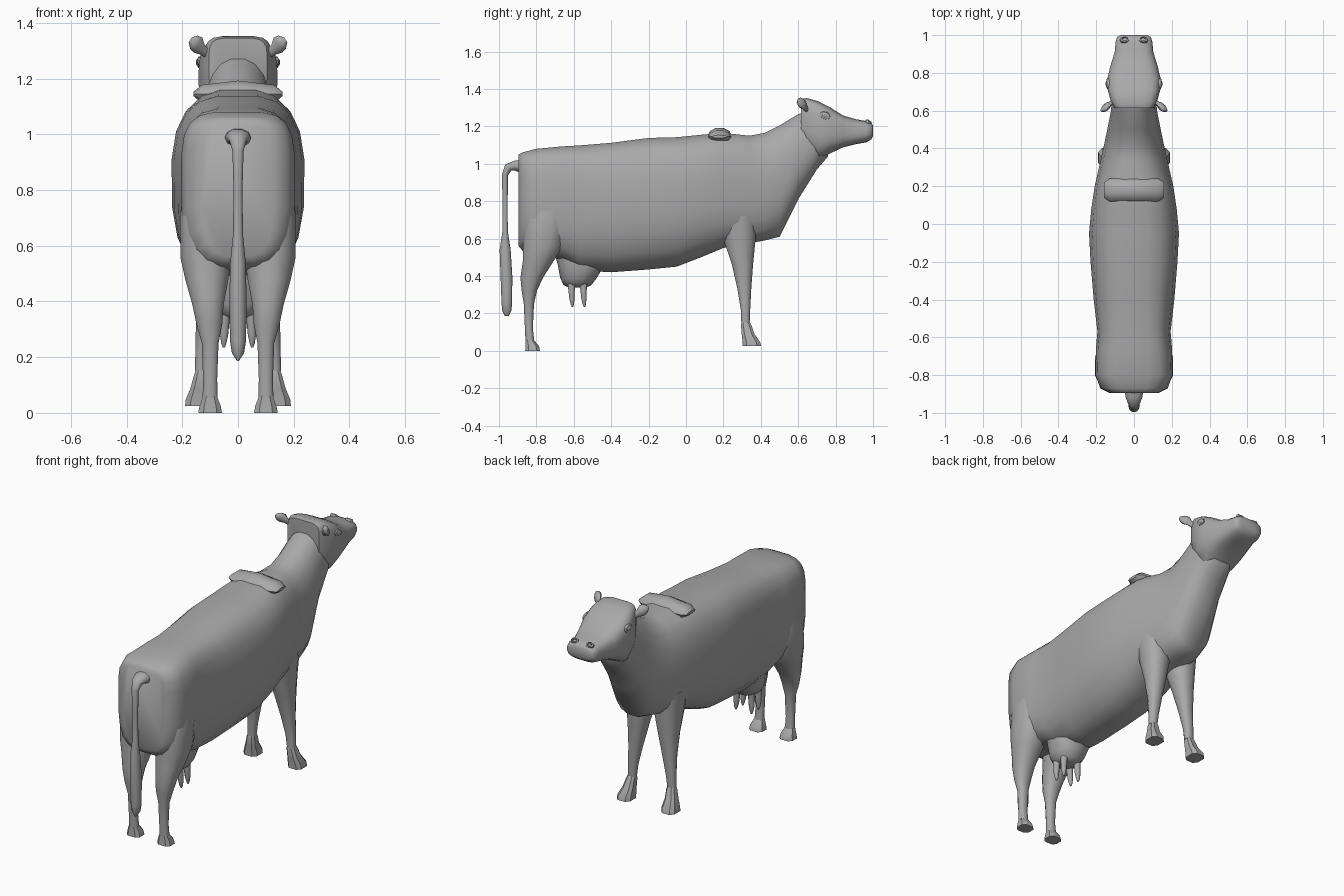
import bpy, bmesh, math
from mathutils import Vector

hide = bpy.data.materials.new("grey hide")
hide.diffuse_color = (0.40, 0.40, 0.40, 1)


def loft(name, rings, angle=50):
    """Skin a list of equal-length point rings and cap both ends."""
    bm = bmesh.new()
    vs = [[bm.verts.new(p) for p in r] for r in rings]
    n = len(vs[0])
    for a, b in zip(vs, vs[1:]):
        for i in range(n):
            j = (i + 1) % n
            bm.faces.new((a[i], a[j], b[j], b[i]))
    bm.faces.new(vs[0][::-1])
    bm.faces.new(vs[-1])
    bmesh.ops.recalc_face_normals(bm, faces=bm.faces)
    me = bpy.data.meshes.new(name)
    bm.to_mesh(me)
    bm.free()
    me.materials.append(hide)
    ob = bpy.data.objects.new(name, me)
    bpy.context.collection.objects.link(ob)
    bpy.ops.object.select_all(action='DESELECT')
    ob.select_set(True)
    bpy.context.view_layer.objects.active = ob
    bpy.ops.object.shade_smooth_by_angle(angle=math.radians(angle))
    return ob


def sgnpow(v, p):
    return math.copysign(abs(v) ** p, v)


def section(y, zb, zt, w, mid, nt, nb, n=20, lean=0.0):
    """Upright rounded section; mid is the height fraction of the widest line."""
    zm = zb + (zt - zb) * mid
    pts = []
    for i in range(n):
        t = 2 * math.pi * (i + 0.5) / n
        c, s = math.cos(t), math.sin(t)
        e = 2 / (nt if s > 0 else nb)
        h = (zt - zm) if s > 0 else (zm - zb)
        z = zm + h * sgnpow(s, e) / abs(math.sin(math.pi / 2 * (1 - 2 / n))) ** e
        pts.append((w * sgnpow(c, e), y + lean * (z - zm), z))
    return pts


def limb(name, stations, sides=(1, -1), n=12, power=2.3, angle=50):
    """Stations are x, y, z, half width, half depth; mirrored over x."""
    for sd in sides:
        rings = []
        for x, y, z, rx, ry in stations:
            ring = []
            for i in range(n):
                t = 2 * math.pi * (i + 0.5) / n
                ring.append((sd * (x + rx * sgnpow(math.cos(t), 2 / power)),
                             y + ry * sgnpow(math.sin(t), 2 / power), z))
            rings.append(ring)
        loft(name + ("" if len(sides) == 1 else "_right" if sd > 0 else "_left"),
             rings, angle)


def tube(name, path, n=10, sides=(1, -1)):
    """Tube along points x, y, z, radius across, radius along its bend."""
    for sd in sides:
        rings = []
        pts = [Vector(p[:3]) for p in path]
        for k, p in enumerate(path):
            d = (pts[min(k + 1, len(pts) - 1)] - pts[max(k - 1, 0)]).normalized()
            u = Vector((1, 0, 0))
            u = (u - d * u.dot(d)).normalized()
            v = d.cross(u)
            ring = []
            for i in range(n):
                t = 2 * math.pi * i / n
                q = pts[k] + u * p[3] * math.cos(t) + v * p[4] * math.sin(t)
                ring.append((sd * q.x, q.y, q.z))
            rings.append(ring)
        loft(name + ("" if len(sides) == 1 else "_right" if sd > 0 else "_left"), rings)


# Trunk and neck: y, bottom, top, half width, widest fraction, top and bottom squareness
trunk = [
    (-0.895, 0.56, 1.05, 0.13, 0.6, 4, 3.5),
    (-0.87, 0.53, 1.062, 0.18, 0.6, 4, 3.5),
    (-0.80, 0.51, 1.08, 0.205, 0.55, 4, 3.3),
    (-0.66, 0.49, 1.093, 0.203, 0.5, 3.6, 3),
    (-0.57, 0.43, 1.098, 0.195, 0.5, 3.6, 2.5),
    (-0.40, 0.42, 1.112, 0.215, 0.53, 3.3, 2.3),
    (-0.20, 0.435, 1.138, 0.232, 0.53, 3.1, 2.3),
    (-0.05, 0.45, 1.142, 0.24, 0.53, 3, 2.3),
    (0.08, 0.50, 1.155, 0.228, 0.5, 3, 2.4),
    (0.20, 0.55, 1.165, 0.21, 0.48, 3, 2.5),
    (0.34, 0.575, 1.15, 0.178, 0.45, 2.4, 2.6),
    (0.42, 0.59, 1.165, 0.16, 0.45, 2.2, 2.6),
    (0.50, 0.61, 1.205, 0.143, 0.48, 2.2, 2.6),
    (0.60, 0.81, 1.265, 0.123, 0.5, 2.3, 2.4),
    (0.70, 0.97, 1.30, 0.115, 0.5, 2.4, 2.3),
    (0.76, 1.04, 1.29, 0.10, 0.5, 2.4, 2.3),
]
loft("trunk", [section(*s) for s in trunk], 60)

# Head and muzzle
head = [
    (0.615, 1.12, 1.345, 0.105, 0.5, 5, 3),
    (0.645, 1.07, 1.352, 0.122, 0.5, 5, 3),
    (0.71, 1.02, 1.333, 0.14, 0.6, 4, 3),
    (0.77, 1.055, 1.302, 0.142, 0.55, 3.5, 3),
    (0.84, 1.088, 1.258, 0.125, 0.5, 3.2, 3),
    (0.91, 1.105, 1.238, 0.103, 0.45, 3, 3),
    (0.965, 1.115, 1.228, 0.098, 0.5, 3, 3),
    (0.99, 1.13, 1.22, 0.09, 0.5, 3, 3),
    (1.0, 1.15, 1.205, 0.072, 0.5, 3, 3),
]
loft("head", [section(*s) for s in head], 45)

# Ridge across the withers
loft("withers_ridge", [[(x, 0.18 + ry * math.cos(a), 1.145 + rz * math.sin(a))
     for a in (2 * math.pi * i / 10 for i in range(10))]
     for x, ry, rz in ((-0.16, 0.04, 0.008), (-0.13, 0.06, 0.034), (0, 0.065, 0.05),
                       (0.13, 0.06, 0.034), (0.16, 0.04, 0.008))])

# Hind legs with thigh bulge
limb("hind_leg", [
    (0.115, -0.745, 0.86, 0.07, 0.08),
    (0.122, -0.745, 0.72, 0.088, 0.125),
    (0.116, -0.765, 0.56, 0.094, 0.11),
    (0.112, -0.79, 0.48, 0.08, 0.085),
    (0.108, -0.825, 0.39, 0.058, 0.062),
    (0.103, -0.838, 0.32, 0.048, 0.042),
    (0.100, -0.84, 0.25, 0.031, 0.028),
    (0.100, -0.84, 0.12, 0.026, 0.022),
    (0.100, -0.835, 0.055, 0.028, 0.024),
])
limb("hind_hoof", [
    (0.100, -0.836, 0.06, 0.026, 0.022),
    (0.100, -0.822, 0.025, 0.040, 0.038),
    (0.100, -0.82, 0.0, 0.045, 0.042)], n=8, power=3, angle=35)

# Front legs
limb("front_leg", [
    (0.10, 0.28, 0.72, 0.08, 0.10),
    (0.092, 0.288, 0.58, 0.075, 0.085),
    (0.10, 0.302, 0.46, 0.058, 0.058),
    (0.112, 0.312, 0.33, 0.040, 0.038),
    (0.125, 0.318, 0.22, 0.029, 0.026),
    (0.130, 0.318, 0.15, 0.025, 0.023),
])
limb("front_hoof", [
    (0.130, 0.319, 0.155, 0.022, 0.022),
    (0.131, 0.321, 0.14, 0.027, 0.029),
    (0.138, 0.332, 0.09, 0.034, 0.036),
    (0.145, 0.350, 0.045, 0.046, 0.050),
    (0.146, 0.352, 0.025, 0.046, 0.052)], n=8, power=3, angle=35)

# Tail with a thicker brush
tube("tail", [
    (0, -0.87, 0.985, 0.05, 0.04), (0, -0.915, 0.99, 0.045, 0.028),
    (0, -0.95, 0.98, 0.032, 0.024), (0, -0.968, 0.94, 0.02, 0.018),
    (0, -0.967, 0.80, 0.016, 0.014), (0, -0.967, 0.64, 0.018, 0.015),
    (0, -0.967, 0.54, 0.028, 0.031), (0, -0.96, 0.40, 0.031, 0.033),
    (0, -0.958, 0.26, 0.029, 0.030), (0, -0.958, 0.215, 0.022, 0.026),
    (0, -0.958, 0.187, 0.004, 0.012)], sides=(1,))

# Udder and teats
limb("udder", [
    (0, -0.56, 0.54, 0.11, 0.15), (0, -0.56, 0.46, 0.11, 0.125),
    (0, -0.575, 0.39, 0.095, 0.098), (0, -0.58, 0.352, 0.07, 0.075),
    (0, -0.58, 0.338, 0.04, 0.045)], sides=(1,), n=14, power=2.2)
for part, y in (("rear_teat", -0.612), ("fore_teat", -0.548)):
    limb(part, [(0.045, y, 0.37, 0.022, 0.024), (0.048, y, 0.33, 0.019, 0.019),
                (0.050, y + 0.002, 0.28, 0.016, 0.015), (0.051, y + 0.004, 0.25, 0.010, 0.010),
                (0.051, y + 0.005, 0.235, 0.004, 0.004)], n=8, power=2)

# Ears: short stalk ending in an upturned lobe
for sd, side in ((1, "right"), (-1, "left")):
    rings = []
    for x, y, z, r in ((0.095, 0.655, 1.285, 0.02), (0.128, 0.635, 1.303, 0.018),
                       (0.143, 0.622, 1.320, 0.030), (0.158, 0.612, 1.330, 0.027),
                       (0.172, 0.602, 1.338, 0.010)):
        rings.append([(sd * (x - 0.5 * r * math.sin(a)), y + 0.75 * r * math.cos(a),
                       z + 0.9 * r * math.sin(a))
                      for a in (2 * math.pi * i / 8 for i in range(8))])
    loft("ear_" + side, rings)

    # Eyes: almond rim with a rounded ball inside
    for part, spans in (("eyelid", ((0.120, 0.030, 0.022), (0.143, 0.028, 0.019),
                                    (0.146, 0.019, 0.012))),
                        ("eyeball", ((0.130, 0.018, 0.013), (0.147, 0.015, 0.011),
                                     (0.151, 0.007, 0.006)))):
        loft(part + "_" + side, [[(sd * x, 0.743 + ry * math.cos(a) + 0.15 * rz * math.sin(a),
              1.258 + rz * math.sin(a) - 0.25 * ry * math.cos(a))
              for a in (2 * math.pi * i / 10 for i in range(10))]
              for x, ry, rz in spans], 30)

    # Nostrils: small raised rims on top of the muzzle
    loft("nostril_" + side, [[(sd * (0.05 + r * math.cos(a)), y + 0.6 * r * math.sin(a),
          z - 0.4 * r * math.sin(a))
          for a in (2 * math.pi * i / 8 for i in range(8))]
          for r, y, z in ((0.026, 0.965, 1.205), (0.024, 0.978, 1.228),
                          (0.016, 0.981, 1.231), (0.012, 0.976, 1.222))], 30)
